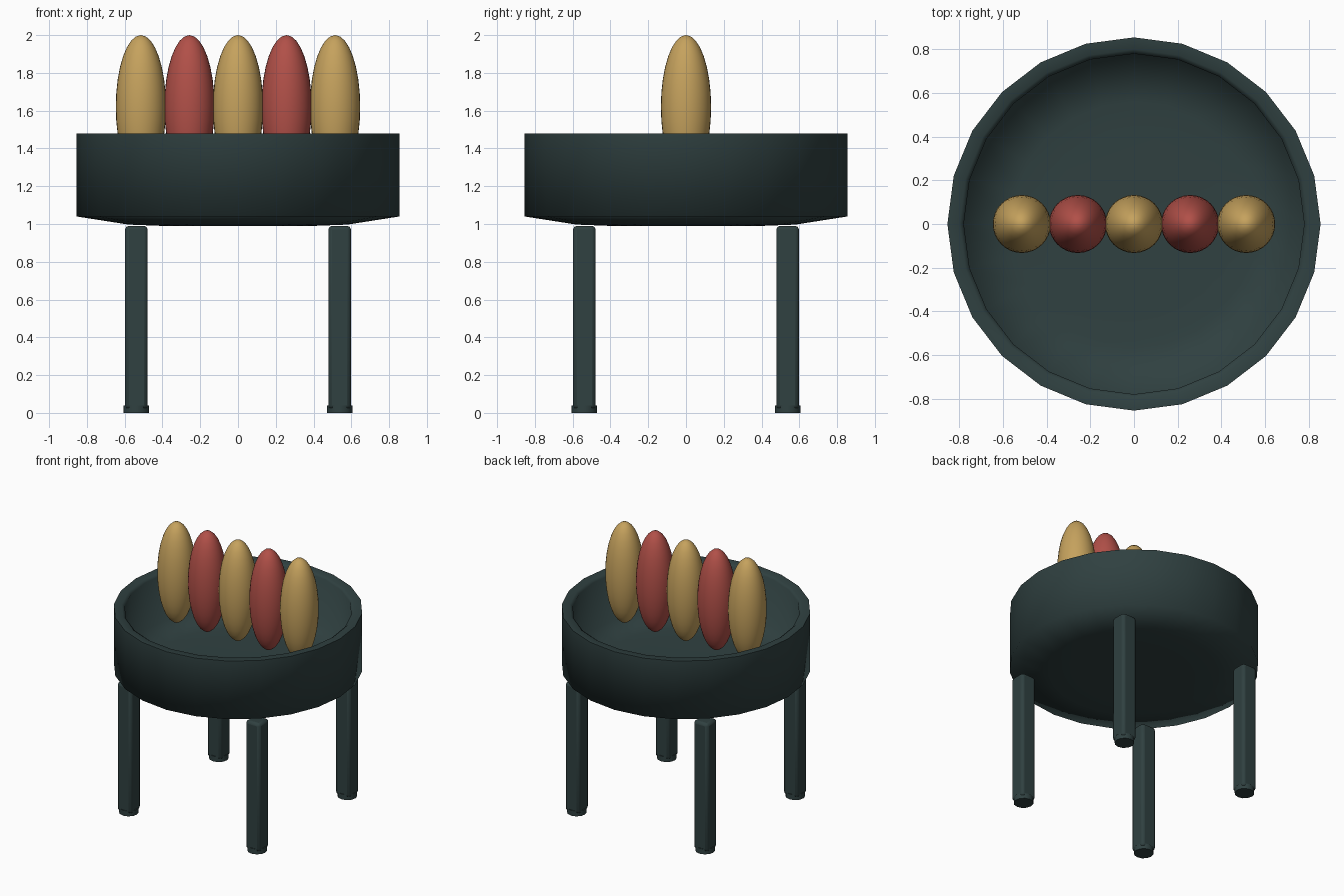
import bpy, bmesh, math

if "Cube" in bpy.data.objects:
    bpy.data.objects.remove(bpy.data.objects["Cube"])


def material(name, rgb):
    m = bpy.data.materials.new(name)
    m.diffuse_color = (*rgb, 1.0)
    m.use_nodes = True
    m.node_tree.nodes["Principled BSDF"].inputs["Base Color"].default_value = m.diffuse_color
    return m


DARK = material("dark_slate", (0.029, 0.052, 0.052))
GOLD = material("golden_tan", (0.56, 0.36, 0.11))
RED = material("brick_red", (0.44, 0.08, 0.065))


def finish(obj, name, mat, angle):
    obj.name = name
    obj.data.materials.clear()
    obj.data.materials.append(mat)
    bpy.ops.object.select_all(action='DESELECT')
    obj.select_set(True)
    bpy.context.view_layer.objects.active = obj
    bpy.ops.object.shade_smooth_by_angle(angle=math.radians(angle))


def lathe(name, profile, sides, mat, angle):
    """Revolve an (r, z) profile around z."""
    bm = bmesh.new()
    pts = [bm.verts.new((r, 0, z)) for r, z in profile]
    edges = [bm.edges.new(p) for p in zip(pts, pts[1:])]
    bmesh.ops.spin(bm, geom=pts + edges, cent=(0, 0, 0), axis=(0, 0, 1),
                   angle=2 * math.pi, steps=sides, use_merge=True)
    bmesh.ops.remove_doubles(bm, verts=bm.verts, dist=1e-4)
    bmesh.ops.recalc_face_normals(bm, faces=bm.faces)
    me = bpy.data.meshes.new(name)
    bm.to_mesh(me)
    bm.free()
    obj = bpy.data.objects.new(name, me)
    bpy.context.collection.objects.link(obj)
    finish(obj, name, mat, angle)
    return obj


# Bowl: thick shell with a gently rising underside and a 24-sided wall
lathe("bowl", [(0, 0.99), (0.40, 0.99), (0.58, 0.997), (0.855, 1.04),
               (0.855, 1.48), (0.80, 1.48), (0.78, 1.465), (0.78, 1.11),
               (0.56, 1.075), (0.40, 1.07), (0, 1.07)], 24, DARK, 85)

# Legs: chamfered square posts on short round feet
for sx in (-1, 1):
    for sy in (-1, 1):
        x, y = 0.538 * sx, 0.538 * sy
        bpy.ops.mesh.primitive_cube_add(size=1, location=(x, y, 0.505))
        leg = bpy.context.object
        leg.scale = (0.12, 0.12, 0.97)
        bpy.ops.object.transform_apply(location=False, rotation=False, scale=True)
        bevel = leg.modifiers.new("chamfer", 'BEVEL')
        bevel.width = 0.02
        bevel.segments = 2
        finish(leg, "leg", DARK, 30)

        bpy.ops.mesh.primitive_cylinder_add(vertices=12, radius=0.068, depth=0.04,
                                            location=(x, y, 0.02))
        finish(bpy.context.object, "foot", DARK, 40)

# Row of upright ellipsoids in alternating colours
for i in range(5):
    bpy.ops.mesh.primitive_uv_sphere_add(segments=32, ring_count=16, radius=1,
                                         location=((i - 2) * 0.257, 0, 1.62))
    roll = bpy.context.object
    roll.scale = (0.133, 0.133, 0.38)
    bpy.ops.object.transform_apply(location=False, rotation=False, scale=True)
    finish(roll, "upright_roll", RED if i % 2 else GOLD, 60)
